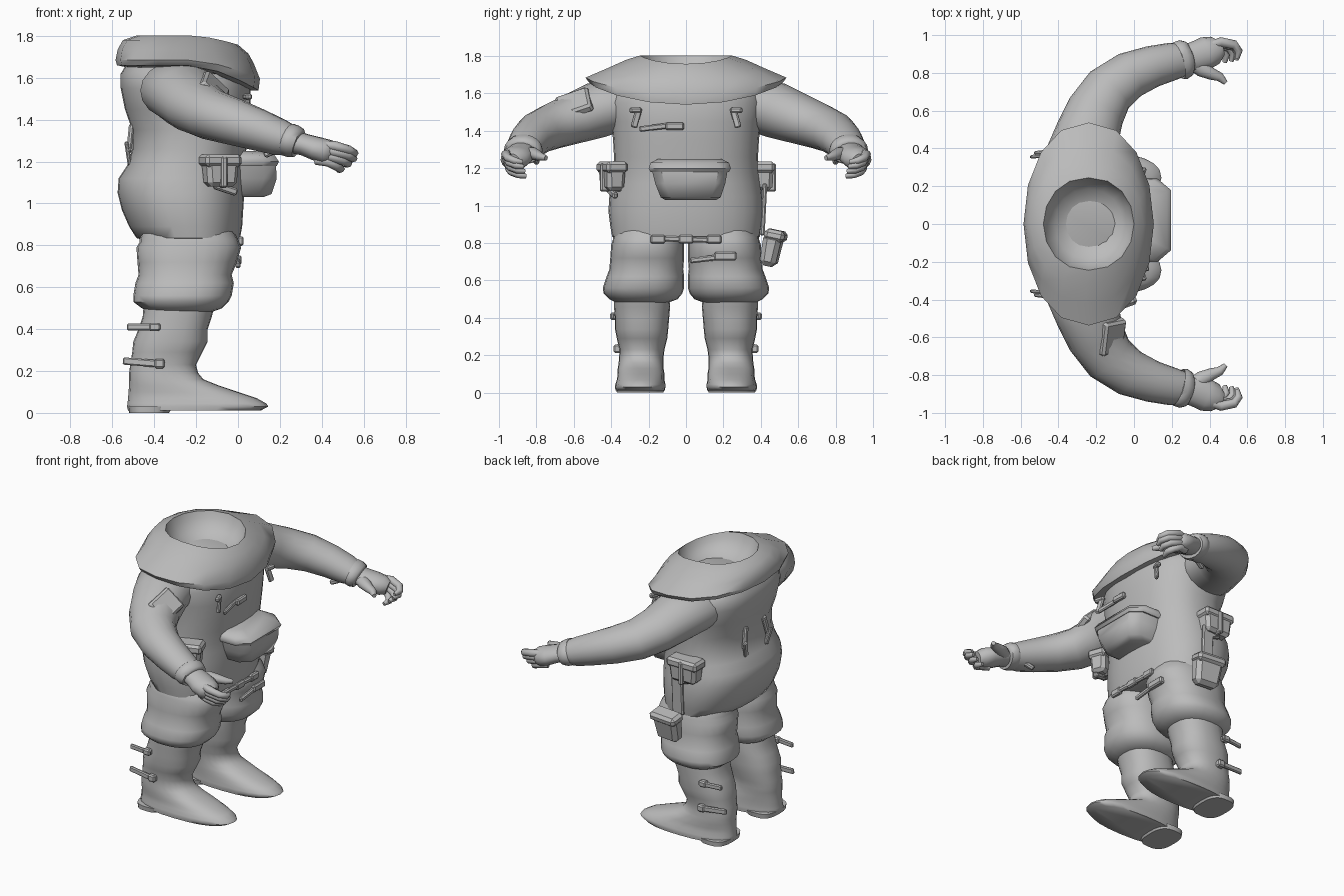
import bpy, bmesh, math
from mathutils import Vector

mat = bpy.data.materials.new("suit grey")
mat.diffuse_color = (0.5, 0.5, 0.5, 1)


def finish(name, bm, angle=40):
    bmesh.ops.recalc_face_normals(bm, faces=bm.faces)
    me = bpy.data.meshes.new(name)
    bm.to_mesh(me)
    bm.free()
    ob = bpy.data.objects.new(name, me)
    bpy.context.collection.objects.link(ob)
    me.materials.append(mat)
    bpy.ops.object.select_all(action='DESELECT')
    ob.select_set(True)
    bpy.context.view_layer.objects.active = ob
    bpy.ops.object.shade_smooth_by_angle(angle=math.radians(angle))
    return ob


def skin(name, rings, angle=40):
    """Bridge equal-length point rings and cap both ends."""
    bm = bmesh.new()
    vs = [[bm.verts.new(p) for p in r] for r in rings]
    n = len(vs[0])
    for a, b in zip(vs, vs[1:]):
        for i in range(n):
            j = (i + 1) % n
            bm.faces.new((a[i], a[j], b[j], b[i]))
    bm.faces.new(vs[0])
    bm.faces.new(vs[-1][::-1])
    return finish(name, bm, angle)


def spow(v, e):
    return math.copysign(abs(v) ** e, v)


def stack(name, rows, n=24, e=0.85, angle=50):
    """Loft of level rings; row = z, x_back, x_front, y_min, y_max."""
    rings = []
    for z, x0, x1, y0, y1 in rows:
        ring = []
        for i in range(n):
            t = math.tau * i / n
            ring.append(((x0 + x1) / 2 + (x1 - x0) / 2 * spow(math.cos(t), e),
                         (y0 + y1) / 2 + (y1 - y0) / 2 * spow(math.sin(t), e), z))
        rings.append(ring)
    return skin(name, rings, angle)


def tube(name, pts, n=14, angle=50):
    """Loft along a path; point = x, y, z, side radius, vertical radius."""
    rings = []
    P = [Vector(p[:3]) for p in pts]
    for k, p in enumerate(pts):
        d = (P[min(k + 1, len(P) - 1)] - P[max(k - 1, 0)]).normalized()
        side = d.cross(Vector((0, 0, 1))).normalized()
        up = side.cross(d)
        rings.append([P[k] + side * p[3] * math.cos(math.tau * i / n)
                      + up * p[4] * math.sin(math.tau * i / n) for i in range(n)])
    return skin(name, rings, angle)


def box(name, c, s, rot=(0, 0, 0), taper=1.0, bevel=0.008):
    """Bevelled block whose lower end is scaled by taper."""
    bm = bmesh.new()
    bmesh.ops.create_cube(bm, size=1)
    for v in bm.verts:
        k = taper if v.co.z < 0 else 1
        v.co = Vector((v.co.x * s[0] * k, v.co.y * s[1] * k, v.co.z * s[2]))
    bmesh.ops.bevel(bm, geom=bm.edges[:], offset=min(bevel, min(s) * 0.3), segments=1, affect='EDGES')
    ob = finish(name, bm, 30)
    ob.location, ob.rotation_euler = c, rot
    return ob


# Torso with baggy hips
stack("torso", [(z, a, b, -h, h) for z, a, b, h in [
    (0.815, -0.42, -0.06, 0.34), (0.835, -0.485, 0.01, 0.395), (0.89, -0.52, 0.02, 0.405),
    (0.97, -0.555, 0.025, 0.415), (1.05, -0.575, 0.03, 0.41), (1.12, -0.57, 0.03, 0.40),
    (1.18, -0.53, 0.03, 0.39), (1.26, -0.505, 0.04, 0.385), (1.35, -0.505, 0.05, 0.39),
    (1.45, -0.54, 0.06, 0.40), (1.55, -0.56, 0.06, 0.42), (1.62, -0.56, 0.04, 0.40), (1.67, -0.53, 0.0, 0.34)]],
    n=32)

# Wide collar, dipping at the front, with a hollow neck
collar = []
for cx, rx, ry, z, dip in [
        (-0.24, 0.29, 0.45, 1.65, 0.11), (-0.24, 0.338, 0.52, 1.66, 0.12),
        (-0.24, 0.345, 0.537, 1.685, 0.09), (-0.25, 0.325, 0.42, 1.735, 0.065),
        (-0.25, 0.30, 0.32, 1.78, 0.065), (-0.24, 0.24, 0.245, 1.803, 0.045),
        (-0.24, 0.225, 0.23, 1.76, 0.04), (-0.24, 0.18, 0.185, 1.70, 0.02),
        (-0.24, 0.10, 0.10, 1.66, 0.0), (-0.24, 0.03, 0.03, 1.65, 0.0)]:
    ring = []
    for i in range(16):
        t = math.tau * i / 16
        ring.append((cx + rx * spow(math.cos(t), 0.9), ry * math.sin(t),
                     z - dip * max(0, math.cos(t)) ** 1.5))
    collar.append(ring)
skin("collar", collar, 50)

for s, side in ((1, "left"), (-1, "right")):
    def m(rows):
        return [(r[0], r[1] * s) + tuple(r[2:]) for r in rows]

    def leg(rows):
        return [(z, a, b, min(c * s, d * s), max(c * s, d * s)) for z, a, b, c, d in rows]

    # Baggy trouser leg with fold at the top and gathered knee
    stack(side + "_trouser", leg([
        (0.88, -0.45, -0.03, 0.04, 0.36), (0.83, -0.47, 0.0, 0.015, 0.39), (0.815, -0.47, 0.005, 0.015, 0.392),
        (0.79, -0.485, 0.015, 0.01, 0.40), (0.72, -0.48, -0.005, 0.01, 0.405), (0.66, -0.475, -0.03, 0.015, 0.41),
        (0.62, -0.49, -0.02, 0.01, 0.425), (0.56, -0.50, -0.03, 0.01, 0.445), (0.53, -0.50, -0.045, 0.02, 0.44),
        (0.50, -0.46, -0.075, 0.045, 0.41), (0.48, -0.42, -0.13, 0.10, 0.37)]))
    # Boot with shaft, foot and heel
    stack(side + "_boot", leg([
        (0.52, -0.45, -0.11, 0.09, 0.385), (0.46, -0.455, -0.125, 0.085, 0.385), (0.40, -0.475, -0.145, 0.09, 0.38),
        (0.34, -0.50, -0.145, 0.095, 0.38), (0.29, -0.505, -0.17, 0.10, 0.37), (0.23, -0.515, -0.20, 0.115, 0.355),
        (0.19, -0.52, -0.19, 0.12, 0.358), (0.16, -0.52, -0.165, 0.12, 0.36), (0.13, -0.52, -0.09, 0.12, 0.365),
        (0.10, -0.523, 0.0, 0.115, 0.365), (0.07, -0.525, 0.09, 0.115, 0.37), (0.045, -0.528, 0.135, 0.11, 0.378),
        (0.03, -0.53, 0.145, 0.11, 0.38), (0.012, -0.525, 0.11, 0.113, 0.377)]), angle=60)
    stack(side + "_heel", leg([
        (0.03, -0.525, -0.31, 0.115, 0.373), (0.0, -0.52, -0.33, 0.12, 0.37)]), e=0.7)

    # Sleeve
    tube(side + "_sleeve", m([
        (-0.29, 0.24, 1.53, 0.17, 0.12), (-0.28, 0.36, 1.54, 0.19, 0.145), (-0.245, 0.48, 1.51, 0.17, 0.15),
        (-0.20, 0.60, 1.465, 0.155, 0.135), (-0.13, 0.71, 1.425, 0.14, 0.122), (-0.02, 0.79, 1.39, 0.125, 0.112),
        (0.10, 0.835, 1.35, 0.11, 0.10), (0.20, 0.86, 1.315, 0.10, 0.088), (0.25, 0.868, 1.30, 0.09, 0.075)]), n=18)
    # Cuff band with hanging tab
    tube(side + "_cuff", m([
        (0.232, 0.862, 1.308, 0.08, 0.065), (0.236, 0.865, 1.306, 0.101, 0.08), (0.262, 0.87, 1.297, 0.105, 0.08),
        (0.288, 0.875, 1.288, 0.093, 0.072), (0.292, 0.876, 1.286, 0.07, 0.06)]), n=18)
    box(side + "_cuff_tab", (0.17, 0.81 * s, 1.25), (0.10, 0.03, 0.03), (0, -0.4, 0.3 * s))
    # Glove: palm, four curled fingers, thumb
    tube(side + "_palm", m([
        (0.26, 0.875, 1.295, 0.072, 0.055), (0.32, 0.885, 1.28, 0.08, 0.053), (0.38, 0.905, 1.26, 0.087, 0.058),
        (0.43, 0.92, 1.245, 0.075, 0.06), (0.46, 0.93, 1.235, 0.045, 0.045)]))
    for k in range(4):
        f = k / 3
        x, y, z = 0.43 - 0.03 * f, 0.955 - 0.02 * f, 1.28 - 0.075 * f
        reach = (0.10, 0.105, 0.09, 0.065)[k]
        tube(f"{side}_finger_{k + 1}", m([
            (x - 0.03, y - 0.01, z, 0.022, 0.02), (x + 0.03, y + 0.008, z - 0.005, 0.026, 0.024),
            (x + reach, y - 0.005, z - 0.025, 0.024, 0.022), (x + reach + 0.025, y - 0.04, z - 0.04, 0.021, 0.019),
            (x + reach + 0.015, y - 0.08, z - 0.047, 0.012, 0.012)]), n=8)
    tube(side + "_thumb", m([
        (0.30, 0.86, 1.28, 0.04, 0.035), (0.36, 0.82, 1.278, 0.042, 0.036), (0.41, 0.795, 1.27, 0.032, 0.028),
        (0.455, 0.778, 1.262, 0.024, 0.022), (0.485, 0.748, 1.255, 0.013, 0.013)]), n=10)

    # Lower-leg straps trailing to the back, with buckles
    box(side + "_calf_strap", (-0.45, 0.385 * s, 0.41), (0.16, 0.02, 0.032), (0, 0, 0.12 * s))
    box(side + "_calf_buckle", (-0.40, 0.385 * s, 0.41), (0.05, 0.04, 0.04))
    box(side + "_ankle_strap", (-0.45, 0.365 * s, 0.24), (0.20, 0.02, 0.035), (0, 0.08, 0.1 * s))
    box(side + "_ankle_buckle", (-0.375, 0.365 * s, 0.235), (0.05, 0.045, 0.045))
    # Dangling straps on the back
    box(side + "_back_strap", (-0.515, 0.11 * s, 1.31), (0.025, 0.035, 0.14), (0.25 * s, 0.1, 0))
    box(side + "_back_strap_tail", (-0.525, 0.12 * s, 1.24), (0.02, 0.035, 0.11), (-0.3 * s, -0.15, 0))
    # Hip pouch, flap and strap; the left one sits further back
    px, py, yaw, w = (-0.29, 0.415, 0.0, 0.21) if s > 0 else (-0.085, -0.395, 0.35, 0.17)
    box(side + "_hip_pouch", (px, py, 1.155), (w, 0.11, 0.15), (0, 0, yaw), 0.85, 0.02)
    box(side + "_hip_pouch_flap", (px, py, 1.205), (w + 0.012, 0.12, 0.06), (0, 0, yaw), 1.0, 0.015)
    box(side + "_hip_pouch_strap", (px, py, 1.15), (0.03, 0.135, 0.15), (0, 0, yaw))
    box(side + "_hip_tab", (px + 0.025, py, 1.07), (0.12, 0.03, 0.035), (0, 0.3, yaw))
    # Chest strap loops
    box(side + "_chest_strap", (0.045, 0.265 * s, 1.47), (0.02, 0.035, 0.11), (0.3 * s, -0.05, -0.3 * s))
    box(side + "_chest_buckle", (0.045, 0.27 * s, 1.51), (0.03, 0.065, 0.03), (0, 0, -0.3 * s))

# Front pouch, wider at the top, with a domed lid
pouch = []
for z, xf, y0, y1 in [(1.03, 0.12, -0.11, 0.16), (1.045, 0.16, -0.135, 0.185),
                      (1.12, 0.185, -0.165, 0.21), (1.20, 0.18, -0.185, 0.225)]:
    pouch.append([(-0.02, y0, z), (xf - 0.06, y0, z), (xf, y0 + 0.05, z),
                  (xf, y1 - 0.05, z), (xf - 0.06, y1, z), (-0.02, y1, z)])
skin("front_pouch", pouch, 50)
lid = []
for z, xf, y0, y1 in [(1.18, 0.185, -0.19, 0.23), (1.20, 0.195, -0.20, 0.24),
                      (1.23, 0.175, -0.19, 0.23), (1.25, 0.10, -0.15, 0.19)]:
    lid.append([(-0.02, y0, z), (xf - 0.07, y0, z), (xf, y0 + 0.06, z),
                (xf, y1 - 0.06, z), (xf - 0.07, y1, z), (-0.02, y1, z)])
skin("front_pouch_lid", lid, 50)

# Chest cross strap with buckle
box("chest_cross_strap", (0.06, -0.16, 1.42), (0.02, 0.18, 0.03), (0.12, 0, 0.12))
box("chest_cross_buckle", (0.065, -0.06, 1.425), (0.03, 0.10, 0.04), (0, 0, 0.04))

# Thigh straps with buckles
box("upper_thigh_strap", (0.01, 0.0, 0.82), (0.025, 0.38, 0.03), (-0.03, 0, 0))
for y in (-0.15, 0.0, 0.15):
    box("upper_thigh_buckle", (0.012, y, 0.82), (0.03, 0.08, 0.045))
box("lower_thigh_strap", (0.0, 0.14, 0.72), (0.025, 0.24, 0.03), (0.12, 0, 0))
box("lower_thigh_buckle", (0.0, 0.21, 0.73), (0.035, 0.12, 0.045))

# Thigh holster on the left with its hanger
box("holster", (-0.19, 0.455, 0.76), (0.19, 0.10, 0.17), (-0.2, 0, -0.1), 0.85, 0.025)
box("holster_flap", (-0.19, 0.48, 0.84), (0.20, 0.11, 0.06), (-0.2, 0, -0.1), 1.0, 0.02)
box("holster_hanger", (-0.23, 0.415, 0.98), (0.08, 0.025, 0.28), (-0.05, 0, 0))

# Raised flap patch on the right sleeve
box("sleeve_patch", (-0.115, -0.60, 1.545), (0.15, 0.18, 0.05), (0.45, 0.75, 0.2), 1.1, 0.012)
